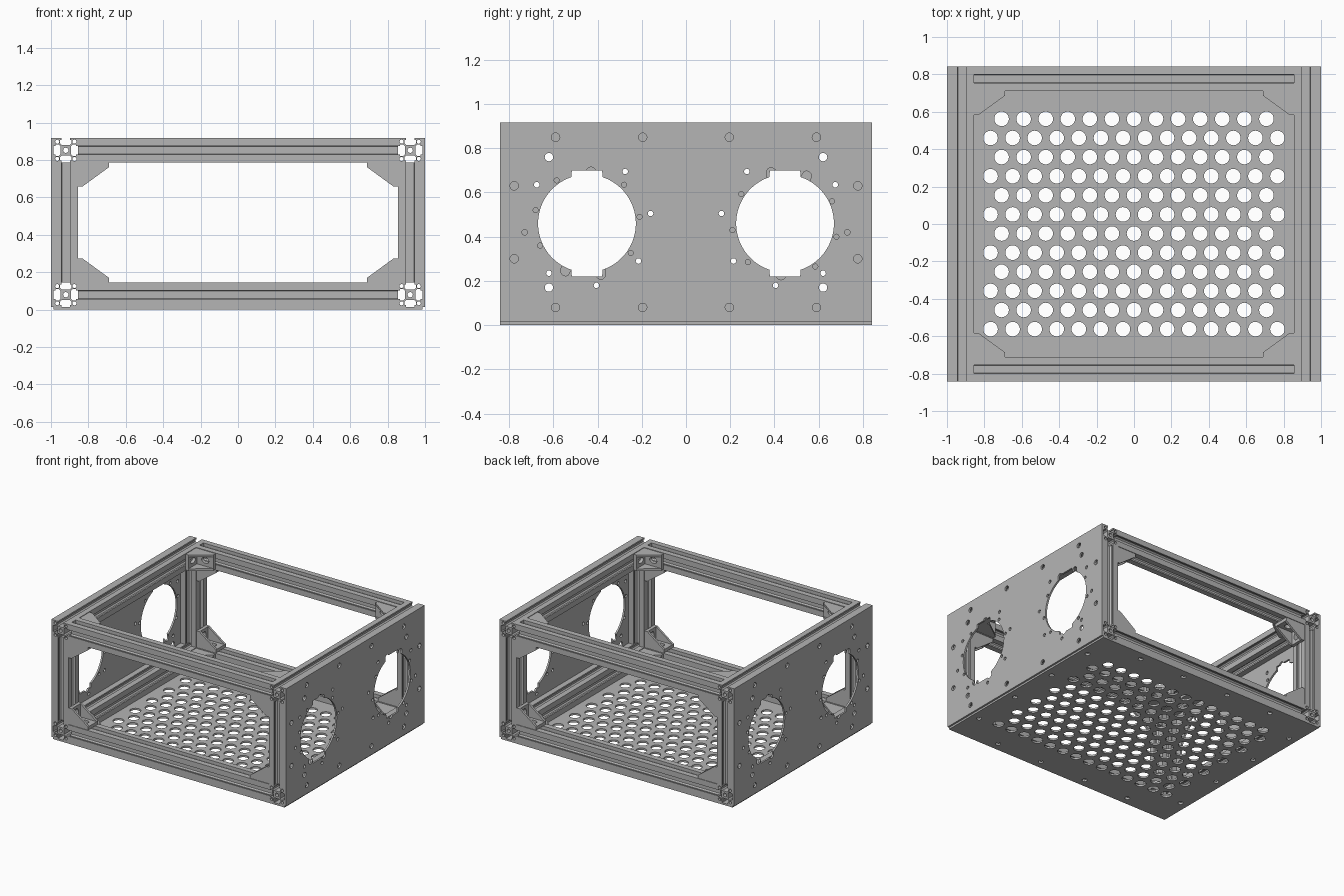
import bpy
import math
from mathutils import Vector, Matrix

cube = bpy.data.objects.get("Cube")
if cube:
    bpy.data.objects.remove(cube, do_unlink=True)

grey = bpy.data.materials.new("aluminium_grey")
grey.use_nodes = True
colour = (0.46, 0.46, 0.46, 1)
grey.diffuse_color = colour
grey.node_tree.nodes["Principled BSDF"].inputs["Base Color"].default_value = colour

X, Y, Z = Vector((1, 0, 0)), Vector((0, 1, 0)), Vector((0, 0, 1))
HALF_Y = 0.842          # half depth of the frame
HEIGHT = 0.917          # total height
SHEET = 0.014           # sheet thickness
R = 0.0655              # half width of the slotted rail
RAIL_X = 1 - SHEET - R  # rail centre lines
RAIL_Y = HALF_Y - R
LOW, HIGH = SHEET + R, HEIGHT - R
IN_X, IN_Y = RAIL_X - R, RAIL_Y - R


def ring(cx, cy, r, n=20, stretch=1):
    return [(cx + stretch * r * math.cos(math.tau * i / n),
             cy + r * math.sin(math.tau * i / n)) for i in range(n)]


def rect(x0, x1, y0, y1):
    return [(x0, y0), (x1, y0), (x1, y1), (x0, y1)]


def slab(name, loops, thickness, origin, u, v):
    """Extrude a flat outline with holes; outline axes are u and v."""
    curve = bpy.data.curves.new(name, 'CURVE')
    curve.dimensions = '2D'
    curve.fill_mode = 'BOTH'
    curve.extrude = thickness / 2
    for loop in loops:
        spline = curve.splines.new('POLY')
        spline.points.add(len(loop) - 1)
        for point, (x, y) in zip(spline.points, loop):
            point.co = (x, y, 0, 1)
        spline.use_cyclic_u = True
        spline.use_smooth = False
    temp = bpy.data.objects.new(name + "_curve", curve)
    bpy.context.collection.objects.link(temp)
    bpy.context.view_layer.update()
    graph = bpy.context.evaluated_depsgraph_get()
    mesh = bpy.data.meshes.new_from_object(temp.evaluated_get(graph))
    bpy.data.objects.remove(temp, do_unlink=True)
    bpy.data.curves.remove(curve)
    mesh.materials.clear()
    mesh.materials.append(grey)
    matrix = Matrix((u, v, u.cross(v))).transposed().to_4x4()
    matrix.translation = origin
    mesh.transform(matrix)
    obj = bpy.data.objects.new(name, mesh)
    bpy.context.collection.objects.link(obj)
    return obj


# Slotted rail cross-section: one side repeated four times, with bores
side = [(-R, R), (-0.023, R), (-0.023, 0.054), (-0.030, 0.054), (-0.030, 0.037),
        (-0.021, 0.028)]
side += [(-x, y) for x, y in side[:0:-1]]
section = []
for k in range(4):
    for x, y in side:
        for _ in range(k):
            x, y = y, -x
        section.append((x, y))
rail_loops = [section, ring(0, 0, 0.014)]
rail_loops += [ring(a * 0.046, b * 0.046, 0.011, 12) for a in (-1, 1) for b in (-1, 1)]


# Corner bracket: two gusset cheeks and two slotted legs
LEG_U, LEG_V, WALL, WIDTH = 0.165, 0.127, 0.025, 0.122


def bracket(name, corner, u, v):
    w = u.cross(v)
    gusset = [(0, 0), (LEG_U, 0), (LEG_U, WALL), (WALL, LEG_V), (0, LEG_V)]
    cheek = 0.016
    for s in (-1, 1):
        slab(name + "_cheek", [gusset], cheek,
             corner + w * s * (WIDTH - cheek) / 2, u, v)
    for a, b, length in ((u, v, LEG_U), (v, u, LEG_V)):
        half = WIDTH / 2 - cheek
        slot = ring(length * 0.58, 0, 0.022, 20, 1.4)
        slab(name + "_leg", [rect(0, length, -half, half), slot], WALL,
             corner + b * WALL / 2, a, w)


# Frame and brackets
for sx, lr in ((1, "left"), (-1, "right")):
    for z, level in ((LOW, "lower"), (HIGH, "upper")):
        slab(f"{level}_{lr}_side_rail", rail_loops, 2 * HALF_Y,
             Vector((sx * RAIL_X, 0, z)), X, Z)
    for sy, fb in ((-1, "front"), (1, "back")):
        slab(f"{fb}_{lr}_post", rail_loops, HIGH - LOW - 2 * R,
             Vector((sx * RAIL_X, sy * RAIL_Y, (LOW + HIGH) / 2)), X, Y)
        for z, sz, level in ((LOW, 1, "lower"), (HIGH, -1, "upper")):
            tag = f"{level}_{fb}_{lr}"
            bracket(tag + "_flat_bracket", Vector((sx * IN_X, sy * IN_Y, z)),
                    X * -sx, Y * -sy)
            bracket(tag + "_upright_bracket",
                    Vector((sx * IN_X, sy * RAIL_Y, z + sz * R)), X * -sx, Z * sz)
for sy, fb in ((-1, "front"), (1, "back")):
    for z, level in ((LOW, "lower"), (HIGH, "upper")):
        slab(f"{level}_{fb}_beam", rail_loops, 2 * IN_X,
             Vector((0, sy * RAIL_Y, z)), Y, Z)

# Perforated floor: staggered rows of round holes plus fixing holes
floor = [rect(SHEET - 1, 1 - SHEET, -HALF_Y, HALF_Y)]
STEP = 0.118
for row in range(12):
    count = 13 + (row + 1) % 2
    for i in range(count):
        floor.append(ring((i - (count - 1) / 2) * STEP, (row - 5.5) * 0.1022, 0.039, 24))
for s in (-1, 1):
    for t in (-0.59, -0.2, 0.2, 0.59):
        floor += [ring(s * RAIL_X, t, 0.018), ring(t, s * RAIL_Y, 0.018)]
slab("perforated_floor", floor, SHEET, Vector((0, 0, SHEET / 2)), X, Y)

# Side panel: two keyed round openings and their screw patterns
MID, OPEN_Y = 0.46, 0.448
bulges = [(-0.097, -0.215), (0.063, -0.23), (0.018, 0.233)]


def opening(sign):
    points = []
    for i in range(240):
        a = math.tau * (i + 0.5) / 240
        d = Vector((math.cos(a), math.sin(a)))
        reach = max(0.221, min(0.07 / abs(d.x), 0.24 / abs(d.y)))
        for b in bulges:
            c = Vector(b) * -sign
            along = d.dot(c)
            gap = 0.022 ** 2 - c.length_squared + along ** 2
            if along > 0 and gap > 0:
                reach = max(reach, along + math.sqrt(gap))
        points.append((sign * OPEN_Y + d.x * reach, MID + d.y * reach))
    return points


paired = [(0.405, 0.18), (0.62, 0.235), (0.73, 0.42), (0.675, 0.635),
          (0.275, 0.695), (0.16, 0.505), (0.215, 0.29)]
turned = [(-0.585, 0.655), (-0.28, 0.635), (-0.68, 0.52), (-0.66, 0.36),
          (-0.25, 0.327), (-0.21, 0.49)]
fixings = [(0.59, 0.85), (0.196, 0.85), (0.59, 0.08), (0.196, 0.08),
           (0.777, 0.63), (0.777, 0.30), (0.62, 0.76), (0.62, 0.17)]
panel = [rect(-HALF_Y, HALF_Y, SHEET, HEIGHT)]
for s in (-1, 1):
    panel.append(opening(s))
    panel += [ring(s * y, z, 0.0125, 16) for y, z in paired]
    panel += [ring(-s * y, MID - s * (z - MID), 0.0115, 16) for y, z in turned]
    panel += [ring(s * y, z, 0.019) for y, z in fixings]
for sx, lr in ((1, "left"), (-1, "right")):
    slab(f"{lr}_side_panel", panel, SHEET, Vector((sx * (1 - SHEET / 2), 0, 0)), Y * sx, Z)
